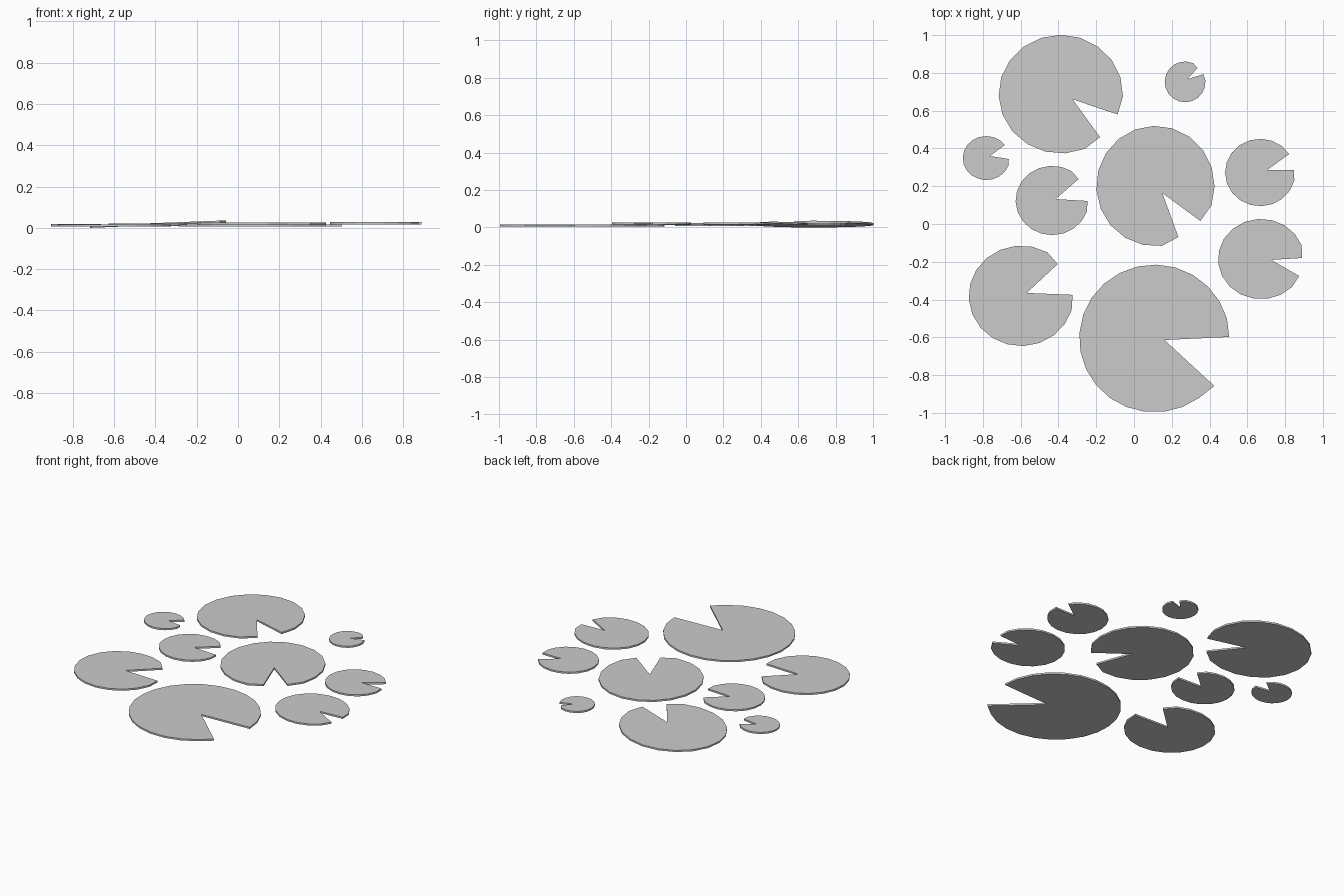
import bpy, bmesh
from math import atan2, cos, sin, pi

if "Cube" in bpy.data.objects:
    bpy.data.objects.remove(bpy.data.objects["Cube"])

THICK = 0.011


def lily_pad(name, box, notch, lip_a, lip_b, z, slope=(0, 0), sides=18):
    """Flat faceted leaf: an oval arc from lip_a round to lip_b, cut in to the notch."""
    x0, x1, y0, y1 = box
    cx, cy, rx, ry = (x0 + x1) / 2, (y0 + y1) / 2, (x1 - x0) / 2, (y1 - y0) / 2
    a = atan2((lip_a[1] - cy) / ry, (lip_a[0] - cx) / rx)
    b = atan2((lip_b[1] - cy) / ry, (lip_b[0] - cx) / rx)
    while b <= a:
        b += 2 * pi
    arc = [a + (b - a) * i / sides for i in range(1, sides)]
    outline = [notch, lip_a]
    outline += [(cx + rx * 1.005 * cos(t), cy + ry * 1.005 * sin(t)) for t in arc]
    outline.append(lip_b)

    bm = bmesh.new()
    base = [bm.verts.new((x, y, z + slope[0] * (x - cx) + slope[1] * (y - cy)))
            for x, y in outline]
    face = bm.faces.new(base)
    ext = bmesh.ops.extrude_face_region(bm, geom=[face], use_keep_orig=True)
    for v in ext["geom"]:
        if isinstance(v, bmesh.types.BMVert):
            v.co.z += THICK
    bmesh.ops.recalc_face_normals(bm, faces=bm.faces)
    bmesh.ops.triangulate(bm, faces=[f for f in bm.faces if len(f.verts) > 4])
    mesh = bpy.data.meshes.new(name)
    bm.to_mesh(mesh)
    bm.free()
    bpy.context.collection.objects.link(bpy.data.objects.new(name, mesh))


# Back row
lily_pad("pad_back_left", (-.715, -.06, .375, 1.0), (-.325, .66),
         (-.087, .58), (-.18, .46), .0125, (.038, 0))
lily_pad("pad_back_small", (.163, .378, .645, .86), (.283, .767),
         (.336, .825), (.367, .793), .013)

# Middle rows
lily_pad("pad_left_small", (-.906, -.658, .233, .465), (-.763, .36),
         (-.684, .418), (-.663, .344), .007)
lily_pad("pad_left_middle", (-.626, -.24, -.058, .307), (-.415, .132),
         (-.293, .238), (-.246, .122), .009)
lily_pad("pad_centre", (-.198, .425, -.116, .518), (.15, .164),
         (.351, .016), (.235, -.069), .014)
lily_pad("pad_right_upper", (.483, .853, .095, .45), (.705, .286),
         (.821, .37), (.848, .286), .016)
lily_pad("pad_right_lower", (.446, .90, -.397, .026), (.726, -.19),
         (.89, -.18), (.874, -.275), .016)

# Front row
lily_pad("pad_front_left", (-.874, -.32, -.645, -.116), (-.568, -.365),
         (-.404, -.212), (-.325, -.375), .006)
lily_pad("pad_front_large", (-.288, .505, -.995, -.217), (.161, -.614),
         (.504, -.598), (.425, -.857), .006, sides=22)
